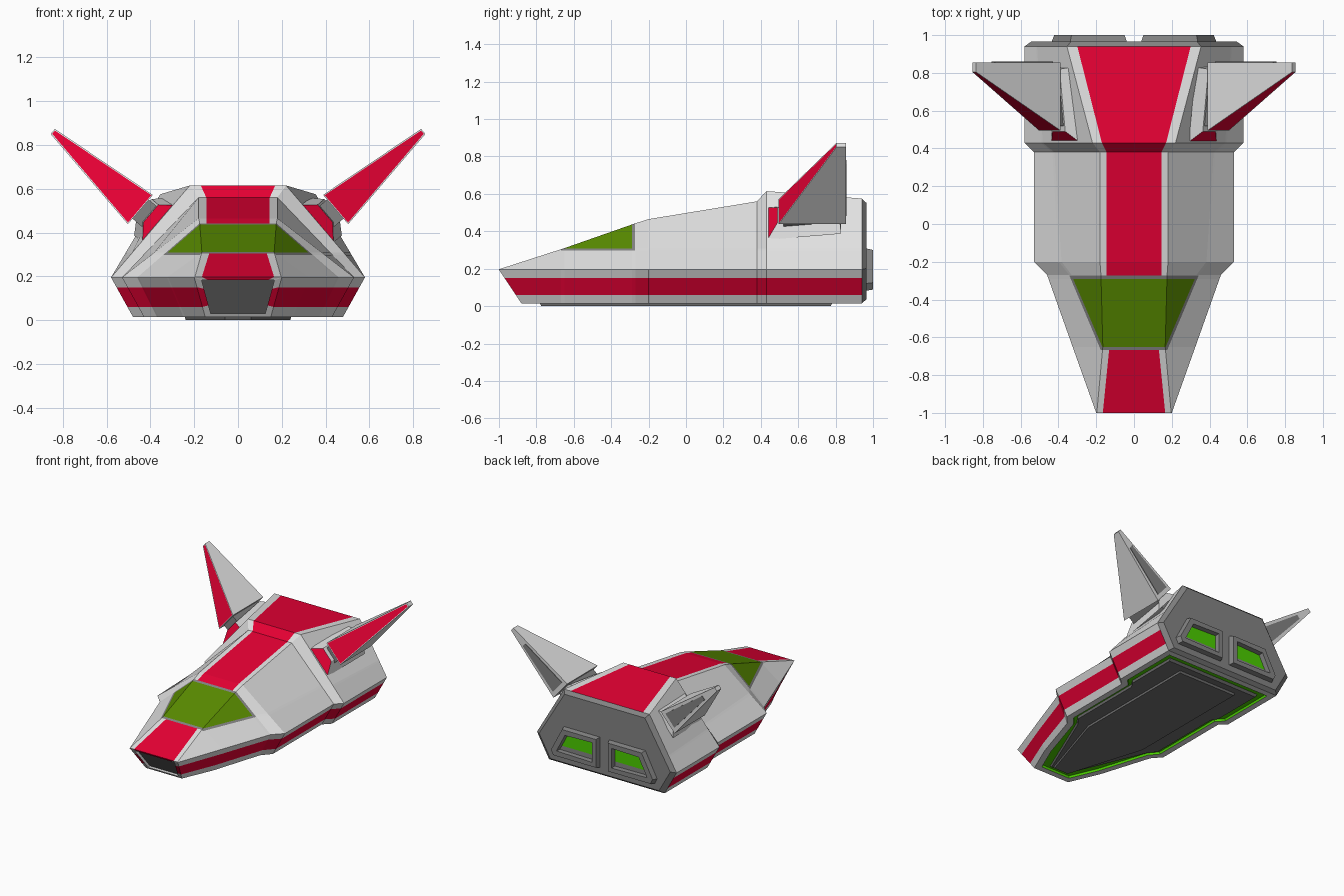
import bpy, bmesh

if "Cube" in bpy.data.objects:
    bpy.data.objects.remove(bpy.data.objects["Cube"])

COLOURS = [
    ("light grey paint", (0.75, 0.75, 0.75)),
    ("red paint", (0.82, 0.0, 0.035)),
    ("mid grey metal", (0.23, 0.23, 0.23)),
    ("dark grey metal", (0.16, 0.16, 0.16)),
    ("canopy green", (0.1, 0.26, 0.0)),
    ("glow green", (0.07, 0.62, 0.0)),
]
LIGHT, RED, MID, DARK, CANOPY, GLOW = range(len(COLOURS))
MATS = []
for label, rgb in COLOURS:
    m = bpy.data.materials.new(label)
    m.use_nodes = True
    m.diffuse_color = (*rgb, 1)
    bsdf = m.node_tree.nodes["Principled BSDF"]
    bsdf.inputs["Base Color"].default_value = (*rgb, 1)
    bsdf.inputs["Roughness"].default_value = 0.6
    MATS.append(m)


def loft(rings, mat):
    """Skin closed rings of points; returns the bmesh, its quads by row and column, and both caps."""
    bm = bmesh.new()
    rows = [[bm.verts.new(p) for p in ring] for ring in rings]
    n = len(rows[0])
    quads = []
    for r, (a, b) in enumerate(zip(rows, rows[1:])):
        for k in range(n):
            f = bm.faces.new((a[k], a[(k + 1) % n], b[(k + 1) % n], b[k]))
            quads.append((r, k, f))
    ends = [bm.faces.new(rows[0]), bm.faces.new(rows[-1])]
    for f in bm.faces:
        f.material_index = mat
    bmesh.ops.recalc_face_normals(bm, faces=bm.faces[:])
    bm.normal_update()
    return bm, quads, ends


def cut(bm, point, normal):
    bmesh.ops.bisect_plane(bm, geom=bm.verts[:] + bm.edges[:] + bm.faces[:],
                           plane_co=point, plane_no=normal, dist=1e-5)


def finish(name, bm):
    mesh = bpy.data.meshes.new(name)
    bm.to_mesh(mesh)
    bm.free()
    for m in MATS:
        mesh.materials.append(m)
    ob = bpy.data.objects.new(name, mesh)
    bpy.context.collection.objects.link(ob)


# Hull: stations of y, roof height, stripe, roof, waist and floor half widths
WAIST, FLOOR = 0.195, 0.015
STATIONS = [
    (-1.0, 0.197, 0.165, 0.197, 0.20, 0.15),
    (-0.65, 0.31, 0.13, 0.165, 0.325, 0.25),
    (-0.27, 0.443, 0.145, 0.175, 0.46, 0.37),
    (-0.2, 0.465, 0.145, 0.18, 0.53, 0.43),
    (0.38, 0.56, 0.145, 0.18, 0.53, 0.43),
    (0.43, 0.615, 0.17, 0.22, 0.58, 0.48),
    (0.94, 0.575, 0.30, 0.355, 0.58, 0.48),
]


def nose_y(z):
    # the nose face leans back towards the floor
    return -1 + 0.667 * max(0, WAIST - z)


def hull_ring(y, roof, stripe, flat, waist, floor):
    half = [(stripe, roof), (flat, roof)]
    for z in (WAIST, 0.15, 0.06, FLOOR):
        half.append((waist + (floor - waist) * (WAIST - z) / 0.18, z))
    pts = half + [(-x, z) for x, z in reversed(half)]
    return [(x, nose_y(z) if y == -1 else y, z) for x, z in pts]


rings = [hull_ring(*s) for s in STATIONS]
rim = []
for x, y, z in rings[0]:
    z = 0.108 + (z - 0.108) * 0.84
    rim.append((x * 0.83, nose_y(z), z))
nose_back = [(x, y + 0.025, z) for x, y, z in rim]
bm, quads, ends = loft([nose_back, rim] + rings, LIGHT)
ends[0].material_index = DARK
for row, column, face in quads:
    if row > 0 and column in (3, 7, 11):
        face.material_index = RED

# Glowing recess in the floor
floor = [f for row, column, f in quads if row > 1 and column == 5]
bmesh.ops.inset_region(bm, faces=floor, thickness=0.045, use_even_offset=True)
walls = bmesh.ops.inset_region(bm, faces=floor, thickness=0.004, depth=-0.016,
                               use_even_offset=True)["faces"]
for f in floor + walls:
    f.material_index = GLOW

# Canopy panes and their frame, cut into the hull skin
for y in (-0.668, -0.65, -0.29, -0.272):
    cut(bm, (0, y, 0), (0, 1, 0))
for z in (0.297, 0.308):
    cut(bm, (0, 0, z), (0, 0, 1))
for f in bm.faces:
    c = f.calc_center_median()
    if -0.65 < c.y < -0.29 and c.z > 0.308:
        f.material_index = CANOPY
    elif -0.668 < c.y < -0.272 and c.z > 0.297:
        f.material_index = MID
finish("hull", bm)

# Bevelled stern plate
stern = [(x * 0.94, 0.965, 0.28 + (z - 0.28) * 0.92) for x, y, z in rings[-1]]
finish("stern_plate", loft([rings[-1], stern], MID)[0])

# Engine outlets
OUTLET = [(0.035, 0.08), (0.42, 0.08), (0.44, 0.12), (0.34, 0.31), (0.035, 0.31)]
for side, tag in ((1, "left"), (-1, "right")):
    outlet = [[(side * (0.22 + (x - 0.22) * s), y, 0.19 + (z - 0.19) * s) for x, z in OUTLET]
              for y, s in ((0.955, 1), (1.0, 0.92))]
    bm, quads, ends = loft(outlet, MID)
    for thickness, depth in ((0.045, 0), (0.006, -0.033)):
        bmesh.ops.inset_individual(bm, faces=[ends[1]], thickness=thickness, depth=depth)
    ends[1].material_index = GLOW
    cut(bm, (0, 0, 0.16), (0, 0, 1))
    for f in bm.faces:
        if f.material_index == GLOW and f.calc_center_median().z < 0.16:
            f.material_index = MID
    finish(tag + "_engine_outlet", bm)


# Belly: dark panel in the recess with a raised keel
def belly(name, half, bottom):
    pts = half + [(-x, y) for x, y in reversed(half)]
    layers = [[(x * s, y * s, z) for x, y in pts] for s, z in ((1, 0.035), (0.98, bottom))]
    finish(name, loft(layers, DARK)[0])


belly("belly_panel", [(0.07, -0.81), (0.31, -0.24), (0.36, -0.17), (0.36, 0.4),
                      (0.39, 0.45), (0.39, 0.85)], 0.015)
belly("belly_keel", [(0.06, -0.79), (0.245, -0.2), (0.245, 0.79)], 0.0)


# Fins: placed by height off the flank (h) and position up the flank (u)
def flank(side, h, u, y):
    return (side * (0.37 + 0.76 * h - 0.65 * u), y, 0.44 + 0.65 * h + 0.76 * u)


def fin_ring(side, h, u0, u1, y0, y1, rake=0.0):
    corners = ((u0, y0, h), (u1, y0, h), (u1, y1, h + rake), (u0, y1, h + rake))
    return [flank(side, height, u, y) for u, y, height in corners]


for side, tag in ((1, "left"), (-1, "right")):
    # sloping mount
    mount = [fin_ring(side, -0.005, -0.108, 0.117, 0.435, 0.83, 0.05),
             fin_ring(side, 0.052, -0.035, 0.07, 0.49, 0.82, 0.04)]
    bm, quads, ends = loft(mount, LIGHT)
    quads[0][2].material_index = RED
    finish(tag + "_fin_mount", bm)
    # neck
    neck = [fin_ring(side, h, -0.055, 0.06, 0.52, 0.82) for h in (0.0, 0.11)]
    finish(tag + "_fin_neck", loft(neck, MID)[0])
    # blade with a red leading face inside a pale edge
    blade = [fin_ring(side, 0.1, -0.088, 0.088, 0.495, 0.855),
             fin_ring(side, 0.636, -0.004, 0.026, 0.805, 0.855)]
    bm, quads, ends = loft(blade, LIGHT)
    front = quads[0][2]
    bmesh.ops.inset_individual(bm, faces=[front], thickness=0.008)
    front.material_index = RED
    finish(tag + "_fin", bm)
    # rear panel
    panel = [fin_ring(side, 0.13, -0.055, 0.06, 0.85, 0.859),
             fin_ring(side, 0.5, -0.008, 0.023, 0.85, 0.859)]
    finish(tag + "_fin_rear_panel", loft(panel, MID)[0])
